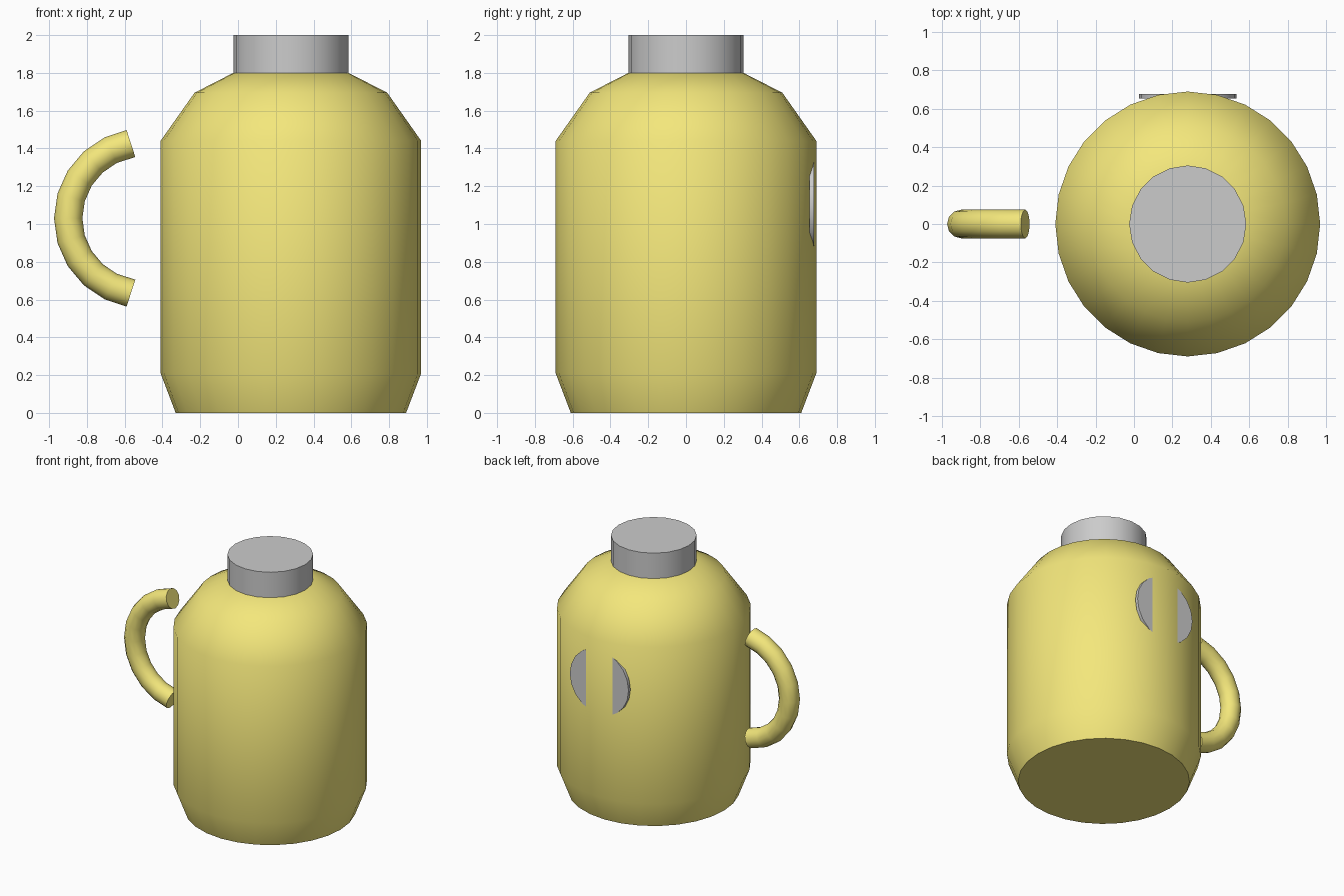
import bpy, bmesh, math
from mathutils import Vector, Matrix

if "Cube" in bpy.data.objects:
    bpy.data.objects.remove(bpy.data.objects["Cube"])

yellow = bpy.data.materials.new("yellow_plastic")
yellow.diffuse_color = (0.9, 0.8, 0.2, 1)
yellow.use_nodes = True
yellow.node_tree.nodes["Principled BSDF"].inputs["Base Color"].default_value = yellow.diffuse_color


def loft(name, rings, material=None, angle=40):
    """Skin a list of vertex rings, cap both ends and smooth by angle."""
    bm = bmesh.new()
    loops = [[bm.verts.new(p) for p in ring] for ring in rings]
    n = len(loops[0])
    for a, b in zip(loops, loops[1:]):
        for i in range(n):
            j = (i + 1) % n
            bm.faces.new((a[i], a[j], b[j], b[i]))
    bm.faces.new(loops[0][::-1])
    bm.faces.new(loops[-1])
    bmesh.ops.recalc_face_normals(bm, faces=bm.faces)
    mesh = bpy.data.meshes.new(name)
    bm.to_mesh(mesh)
    bm.free()
    if material:
        mesh.materials.append(material)
    obj = bpy.data.objects.new(name, mesh)
    bpy.context.collection.objects.link(obj)
    bpy.ops.object.select_all(action='DESELECT')
    bpy.context.view_layer.objects.active = obj
    obj.select_set(True)
    bpy.ops.object.shade_smooth_by_angle(angle=math.radians(angle))
    return obj


def circle(center, radius, sides, u, v):
    """Ring of points around center in the plane spanned by u and v."""
    steps = [2 * math.pi * i / sides for i in range(sides)]
    return [center + radius * (u * math.cos(t) + v * math.sin(t)) for t in steps]


X, Y, Z = Matrix.Identity(3)
BODY_X = 0.28

# Bottle body
profile = [(0.61, 0), (0.69, 0.21), (0.69, 1.44), (0.51, 1.695), (0.305, 1.8)]
loft("bottle_body",
     [circle(Vector((BODY_X, 0, z)), r, 28, X, Y) for r, z in profile], yellow)

# Cap
loft("cap", [circle(Vector((BODY_X, 0, z)), 0.305, 20, X, Y) for z in (1.8, 2.0)])

# Round badge, partly sunk into the back
loft("badge", [circle(Vector((BODY_X, y, 1.105)), 0.255, 20, X, Z)
               for y in (0.653, 0.677)])

# Curved handle, a tube swept along an arc and left detached from the body
center = Vector((-0.497, 0, 1.03))
angles = [math.radians(16 * i) for i in range(-5, 6)]
path = [center + 0.402 * Vector((-math.cos(a), 0, math.sin(a))) for a in angles]
tube = []
for i, p in enumerate(path):
    tangent = (path[min(i + 1, 10)] - path[max(i - 1, 0)]).normalized()
    tube.append(circle(p, 0.075, 12, tangent.cross(Y), Y))
loft("handle", tube, yellow)
